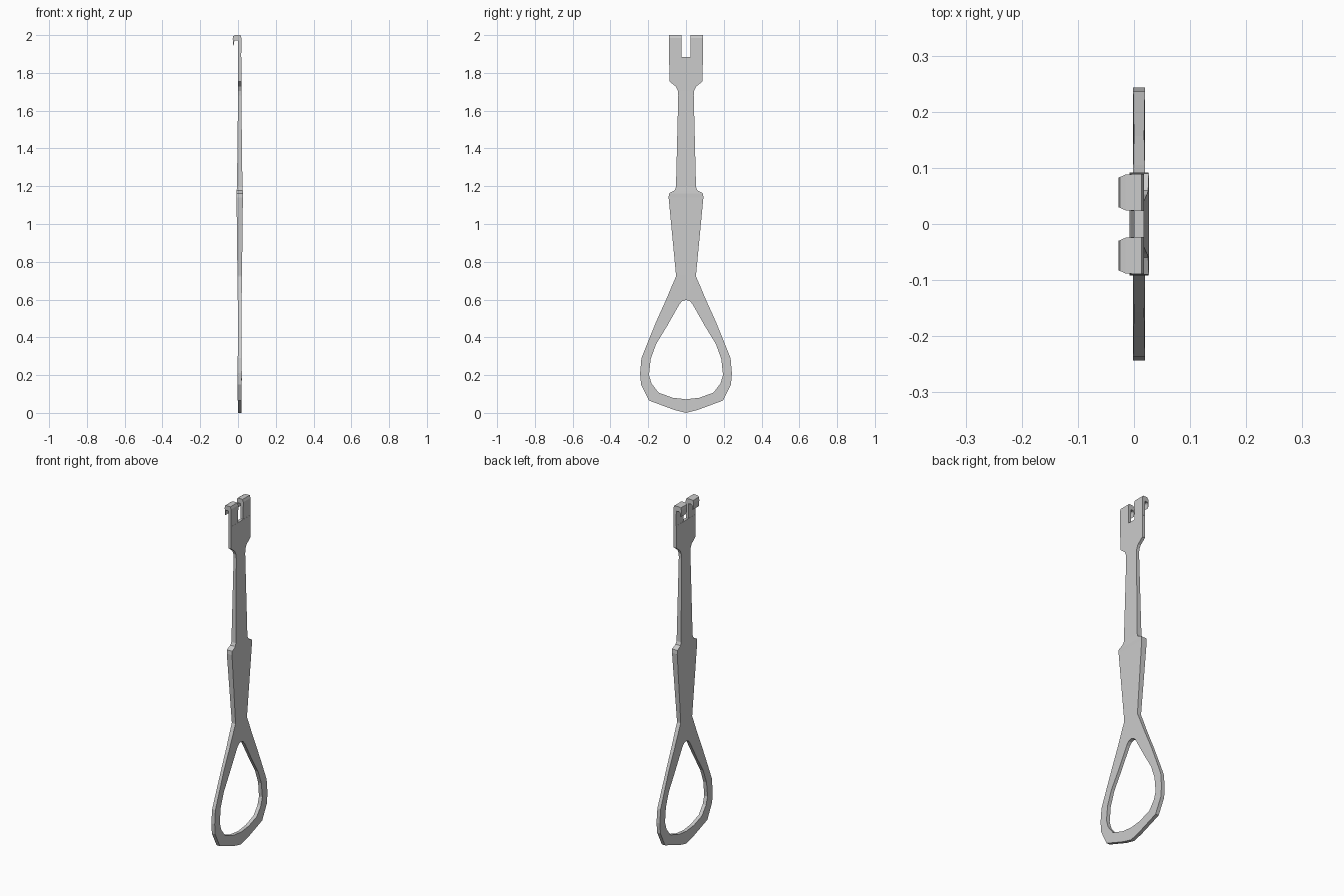
import bpy, bmesh

if "Cube" in bpy.data.objects:
    bpy.data.objects.remove(bpy.data.objects["Cube"])

CX = 0.009  # mid-plane of the plate


def half_thickness(z):
    keys = [(0, .010), (.2, .011), (.5, .009), (.72, .012), (1.13, .0165), (1.165, .0175),
            (1.2, .014), (1.7, .0085), (2, .009)]
    for (a, ta), (b, tb) in zip(keys, keys[1:]):
        if z <= b:
            return ta + (tb - ta) * (z - a) / (b - a)
    return keys[-1][1]


def finish(name, bm):
    bmesh.ops.recalc_face_normals(bm, faces=bm.faces)
    me = bpy.data.meshes.new(name)
    bm.to_mesh(me)
    bm.free()
    ob = bpy.data.objects.new(name, me)
    bpy.context.collection.objects.link(ob)
    return ob


def plate(name, rows):
    """Mirrored strip of (outer, inner) y/z point pairs, thickened along x."""
    bm = bmesh.new()
    for s in (1, -1):
        prev = None
        for outer, inner in rows:
            cur = [bm.verts.new((0, s * p[0], p[1])) for p in (outer, inner)]
            if prev:
                bm.faces.new((prev[0], cur[0], cur[1], prev[1]))
            prev = cur
    bmesh.ops.remove_doubles(bm, verts=bm.verts, dist=1e-4)
    base = list(bm.verts)
    bmesh.ops.extrude_face_region(bm, geom=bm.faces[:], use_keep_orig=True)
    base = set(base)
    for v in bm.verts:
        t = half_thickness(v.co.z)
        v.co.x = CX - t if v in base else CX + t
    return finish(name, bm)


# Loop handle: outer and inner edge pairs, bottom to top
loop = [((0, 0), (0, .072)), ((.06, .015), (.07, .08)), ((.195, .065), (.145, .107)),
        ((.238, .15), (.182, .155)), ((.243, .21), (.196, .2)), ((.236, .29), (.187, .285)),
        ((.2, .38), (.158, .365)), ((.157, .485), (.1, .46)), ((.105, .6), (.035, .575)),
        ((.08, .66), (.02, .592)), ((.053, .722), (0, .598))]

# Tapered grip, shoulder, neck and head up to the slot
shaft = [(.053, .73), (.092, 1.14), (.09, 1.162), (.06, 1.178), (.053, 1.195), (.041, 1.68),
         (.043, 1.705), (.053, 1.727), (.088, 1.755), (.089, 1.885)]
plate("handle_and_shaft", loop + [(p, (0, p[1])) for p in shaft])

# Two hooked prongs either side of the slot: x/z profile swept across y
prong = [(.001, 1.885), (.017, 1.885), (.018, 1.985), (.013, 2.0), (-.015, 2.0), (-.025, 1.995),
         (-.028, 1.98), (-.027, 1.958), (-.023, 1.94), (-.021, 1.965), (-.016, 1.972), (.0, 1.972)]
for side, s in (("left", 1), ("right", -1)):
    bm = bmesh.new()
    ends = []
    for y, d in ((.023, 1), (.0895, -1)):
        # the hook narrows towards its tip
        ends.append([bm.verts.new((x, s * (y + d * (max(0, -x - .012) * .45)), z)) for x, z in prong])
    n = len(prong)
    for e in ends:
        bm.faces.new(e)
    for i in range(n):
        j = (i + 1) % n
        bm.faces.new((ends[0][i], ends[0][j], ends[1][j], ends[1][i]))
    finish("hooked_prong_" + side, bm)
